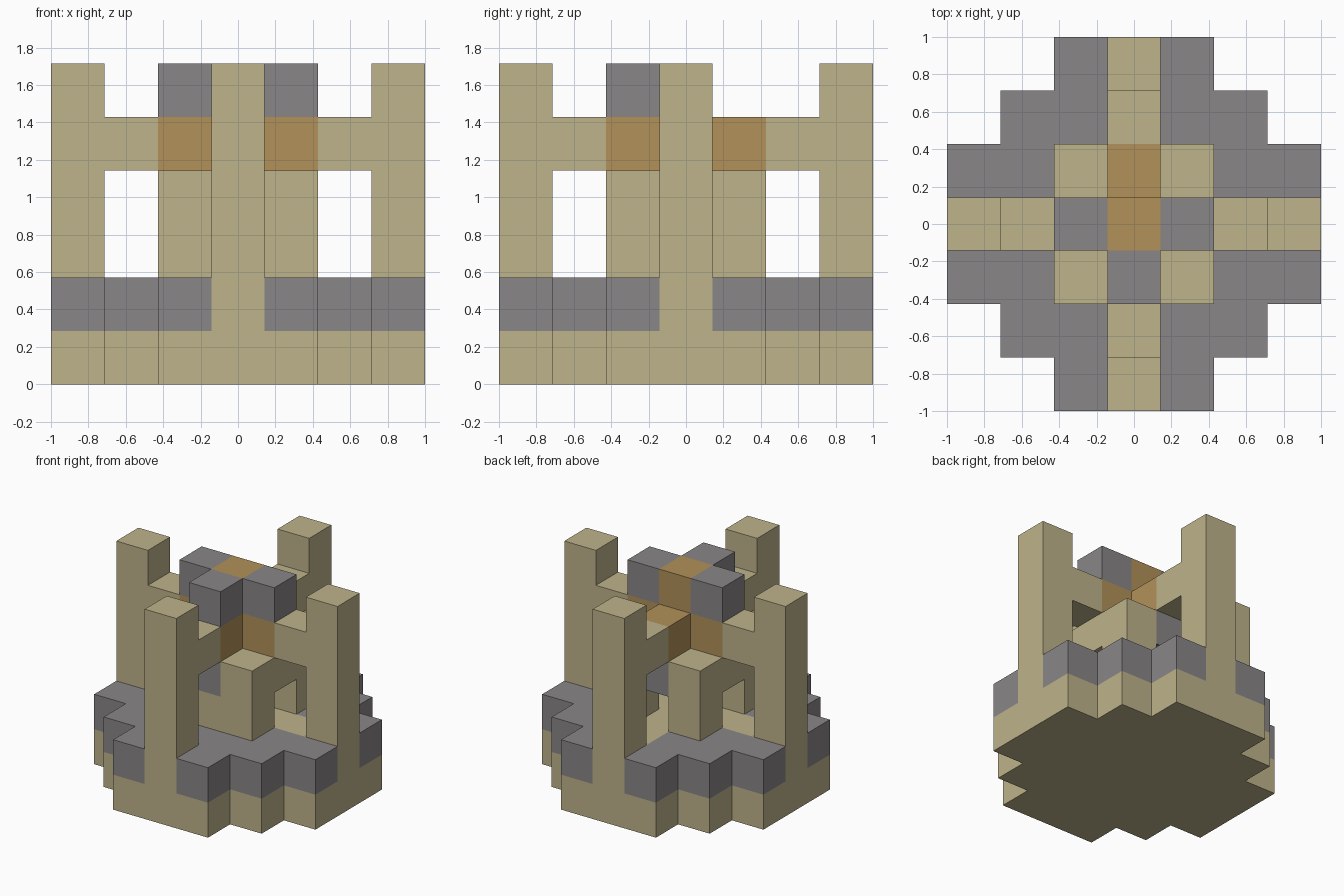
import bpy, bmesh
from mathutils import Vector

cube = bpy.data.objects.get("Cube")
if cube:
    bpy.data.objects.remove(cube, do_unlink=True)

U = 2 / 7  # edge length of one block


def material(name, rgb):
    m = bpy.data.materials.new(name)
    m.use_nodes = True
    m.diffuse_color = (*rgb, 1)
    bsdf = next(n for n in m.node_tree.nodes if n.type == 'BSDF_PRINCIPLED')
    bsdf.inputs["Base Color"].default_value = (*rgb, 1)
    bsdf.inputs["Roughness"].default_value = 0.9
    return m


sand = material("sandstone", (0.515, 0.451, 0.258))
stone = material("grey_stone", (0.25, 0.238, 0.242))
wood = material("orange_wood", (0.44, 0.283, 0.098))


def column(x, y, low, high):
    return {(x, y, z) for z in range(low, high + 1)}


# Stepped cross-shaped footprint
footprint = {(x, y) for x in range(-3, 4) for y in range(-3, 4)
             if abs(x) + abs(y) <= 4}
sides = [(1, 0), (-1, 0), (0, 1), (0, -1)]
corners = [(x, y) for x in (-1, 1) for y in (-1, 1)]

# Floor path running between the side towers and out through the back door
path = {(x, 0, 1) for x in range(-2, 3)} | {(0, 1, 1), (0, 2, 1)}
towers = {(x, y): column(3 * x, 3 * y, 1, 5) for x, y in sides}
terrace = {(x, y, 1) for x, y in footprint} - path - set().union(*towers.values())

parts = {
    "base_slab": (sand, {(x, y, 0) for x, y in footprint}),
    "terrace": (stone, terrace),
    "floor_path": (sand, path),
    "front_wall": (sand, {(0, -1, 2)}),
    "side_lintels": (sand, {(-1, 0, 3), (1, 0, 3)}),
    "front_back_lintels": (stone, {(0, -1, 3), (0, 1, 3)}),
    "roof_cross": (wood, {(x, y, 4) for x, y in sides} | column(0, 0, 4, 5)),
    "roof_blocks": (stone, {(-1, 0, 5), (1, 0, 5), (0, -1, 5)}),
}
names = dict(zip(sides, ("left", "right", "back", "front")))
for (x, y), cells in towers.items():
    parts[names[x, y] + "_tower"] = (sand, cells)
    parts[names[x, y] + "_beam"] = (sand, {(2 * x, 2 * y, 4)})
for x, y in corners:
    name = ("front" if y < 0 else "back") + ("_left" if x > 0 else "_right")
    parts[name + "_pillar"] = (sand, column(x, y, 2, 3))

filled = set().union(*(cells for _, cells in parts.values()))


def build(name, mat, cells):
    """Make the exposed block faces of one part and merge flat areas."""
    bm = bmesh.new()
    for cell in cells:
        centre = Vector(cell) + Vector((0, 0, 0.5))
        for axis in range(3):
            for sign in (-1, 1):
                n = Vector((0, 0, 0))
                n[axis] = sign
                if tuple(int(c + d) for c, d in zip(cell, n)) in filled:
                    continue
                a = Vector((0, 0, 0))
                a[(axis + 1) % 3] = 0.5
                b = n.cross(a)
                mid = centre + n / 2
                bm.faces.new([bm.verts.new((mid + v) * U)
                              for v in (a + b, b - a, -a - b, a - b)])
    bmesh.ops.remove_doubles(bm, verts=bm.verts, dist=0.001)
    bmesh.ops.dissolve_limit(bm, angle_limit=0.01, verts=bm.verts, edges=bm.edges)
    bm.normal_update()
    mesh = bpy.data.meshes.new(name)
    bm.to_mesh(mesh)
    bm.free()
    mesh.materials.append(mat)
    bpy.context.scene.collection.objects.link(bpy.data.objects.new(name, mesh))


for part, (mat, cells) in parts.items():
    build(part, mat, cells)
